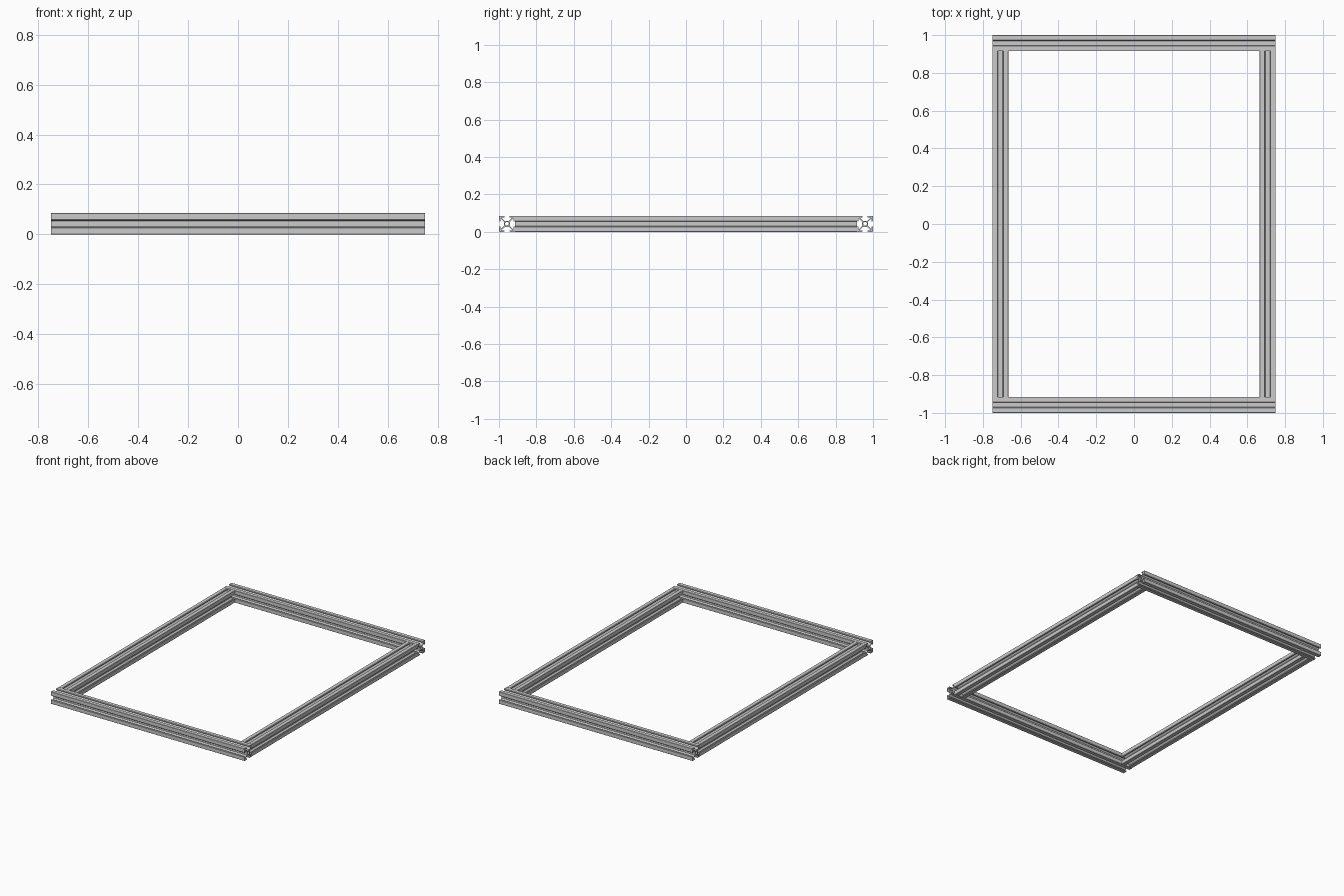
import bpy
from math import cos, sin, pi

if "Cube" in bpy.data.objects:
    bpy.data.objects.remove(bpy.data.objects["Cube"])

W = 0.085            # width of the square extrusion
U = W / 20           # profile is drawn on a 20-unit square
LX, LY = 1.5, 2.0    # overall frame size


def slot_profile():
    """Four T-slots: one half corner, mirrored over the diagonal, turned four times."""
    half = [(3.75, 2.69), (8.2, 7.14), (8.2, 3.1), (9.3, 3.1), (10, 3.8), (10, 9.6)]
    corner = half + [(y, x) for x, y in reversed(half)]
    pts = []
    for k in range(4):
        c, s = round(cos(k * pi / 2)), round(sin(k * pi / 2))
        pts += [(c * x - s * y, s * x + c * y) for x, y in corner]
    return pts


def bore(r, n=16):
    return [(r * cos(2 * pi * i / n), r * sin(2 * pi * i / n)) for i in range(n)]


def beam(name, length, location, rotation):
    curve = bpy.data.curves.new(name, 'CURVE')
    curve.dimensions = '2D'
    curve.fill_mode = 'BOTH'
    curve.extrude = length / 2
    for pts in (slot_profile(), bore(2.4)):
        sp = curve.splines.new('POLY')
        sp.points.add(len(pts) - 1)
        for p, (x, y) in zip(sp.points, pts):
            p.co = (x * U, y * U, 0, 1)
        sp.use_cyclic_u = True
    ob = bpy.data.objects.new(name, curve)
    bpy.context.collection.objects.link(ob)
    ob.location, ob.rotation_euler = location, rotation
    bpy.ops.object.select_all(action='DESELECT')
    ob.select_set(True)
    bpy.context.view_layer.objects.active = ob
    bpy.ops.object.convert(target='MESH')
    bpy.ops.object.shade_smooth_by_angle()


# Full-width front and back beams
for name, s in (("front_beam", -1), ("back_beam", 1)):
    beam(name, LX, (0, s * (LY - W) / 2, W / 2), (0, pi / 2, 0))

# Side beams fitted between them
for name, s in (("left_beam", -1), ("right_beam", 1)):
    beam(name, LY - 2 * W, (s * (LX - W) / 2, 0, W / 2), (pi / 2, 0, 0))
